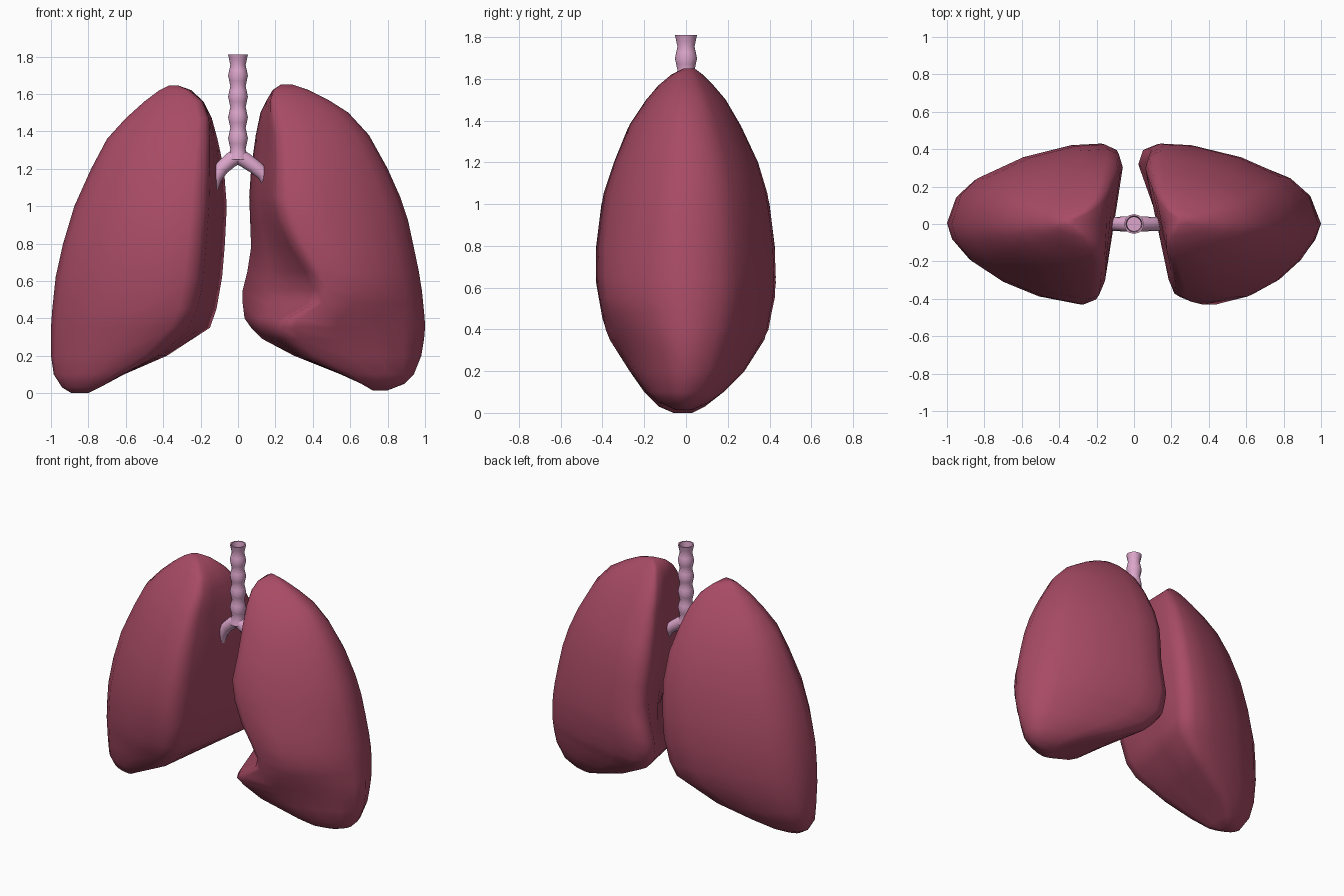
import bpy, bmesh, math
from mathutils import Vector


def material(name, rgb):
    m = bpy.data.materials.new(name)
    m.diffuse_color = (*rgb, 1)
    return m


LUNG = material("lung_tissue", (0.39, 0.07, 0.13))
AIRWAY = material("airway", (0.72, 0.38, 0.60))


def loft(name, rings, mat, angle=60):
    """Skin a stack of equal-length rings, cap both ends, smooth shade."""
    bm = bmesh.new()
    vs = [[bm.verts.new(p) for p in r] for r in rings]
    n = len(rings[0])
    for a, b in zip(vs, vs[1:]):
        for i in range(n):
            j = (i + 1) % n
            bm.faces.new((a[i], a[j], b[j], b[i]))
    bm.faces.new(vs[0])
    bm.faces.new(vs[-1])
    bmesh.ops.recalc_face_normals(bm, faces=bm.faces)
    me = bpy.data.meshes.new(name)
    bm.to_mesh(me)
    bm.free()
    me.materials.append(mat)
    ob = bpy.data.objects.new(name, me)
    bpy.context.collection.objects.link(ob)
    bpy.ops.object.select_all(action='DESELECT')
    ob.select_set(True)
    bpy.context.view_layer.objects.active = ob
    bpy.ops.object.shade_smooth_by_angle(angle=math.radians(angle))
    return ob


# Lung cross-section: (0 = medial .. 1 = lateral, -1 = front .. 1 = back)
SECTION = [(1, 0), (.965, -.23), (.86, -.47), (.65, -.72), (.41, -.9), (.13, -1),
           (.045, -.94), (0, -.75), (0, -.3), (0, .2), (0, .76), (.025, .93),
           (.1, 1), (.28, .98), (.57, .83), (.84, .57), (.94, .37)]


def lung(name, side, rows):
    rings = []
    for z, xo, xf, xb, yf, yb in rows:
        ring = []
        for t, s in SECTION:
            k = min(1, max(0, (s + .75) / 1.5))      # medial face slants front to back
            xi = xf + (xb - xf) * k
            y = s * (yb if s > 0 else -yf)
            y += (yf + yb) / 2 * (1 - abs(s))
            ring.append((side * (xi + (xo - xi) * t), y, z))
        rings.append(ring)
    loft(name, rings, LUNG)


# Rows: z, lateral x, medial x at front, medial x at back, front y, back y
lung("lung_plain", -1, [
    (0, .89, .80, .80, -.06, .03), (.03, .94, .74, .74, -.13, .09),
    (.1, .985, .62, .61, -.20, .18), (.2, 1, .43, .38, -.27, .28),
    (.35, 1, .27, .15, -.365, .375), (.45, .993, .215, .115, -.40, .405),
    (.62, .975, .185, .085, -.43, .43), (.8, .935, .17, .07, -.43, .425),
    (1, .875, .155, .06, -.405, .40), (1.2, .785, .15, .075, -.345, .345),
    (1.36, .70, .15, .11, -.28, .27), (1.47, .60, .155, .14, -.21, .20),
    (1.56, .50, .19, .185, -.14, .13), (1.62, .42, .26, .25, -.07, .07),
    (1.645, .37, .32, .32, -.02, .03)])

# Lung with the heart notch in its front edge
lung("lung_notched", 1, [
    (.015, .80, .72, .72, -.05, .03), (.05, .89, .66, .66, -.13, .11),
    (.1, .94, .56, .55, -.19, .18), (.2, .98, .33, .30, -.27, .28),
    (.29, .995, .225, .13, -.325, .335), (.35, 1, .195, .07, -.365, .37),
    (.40, .998, .23, .035, -.385, .395), (.48, .99, .37, .025, -.40, .41),
    (.55, .983, .40, .025, -.415, .425), (.65, .967, .36, .05, -.43, .43),
    (.78, .94, .28, .07, -.43, .425), (.92, .91, .215, .065, -.415, .41),
    (1.05, .867, .185, .06, -.395, .39), (1.2, .80, .195, .07, -.345, .345),
    (1.38, .70, .19, .095, -.27, .26), (1.5, .59, .175, .12, -.19, .19),
    (1.57, .48, .175, .155, -.13, .13), (1.62, .38, .19, .185, -.07, .08),
    (1.65, .29, .23, .23, -.01, .04)])


def tube(name, path, sides=12):
    """Round tube through (x, z, radius) points in the y = 0 plane."""
    rings = []
    for i, (x, z, r) in enumerate(path):
        a, b = path[max(0, i - 1)], path[min(len(path) - 1, i + 1)]
        d = Vector((b[0] - a[0], 0, b[1] - a[1])).normalized()
        u = Vector((-d.z, 0, d.x))
        ring = []
        for k in range(sides):
            w = 2 * math.pi * k / sides
            ring.append(Vector((x, 0, z)) + u * r * math.cos(w) + Vector((0, r * math.sin(w), 0)))
        rings.append(ring)
    return rings


# Windpipe with gentle cartilage ridges and a hollow mouth
STEPS = 20
pipe = [(0, 1.25 + .56 * i / STEPS, .047 + .006 * math.cos(2 * math.pi * 5 * (1 - i / STEPS)))
        for i in range(STEPS + 1)]
rings = tube("trachea", pipe)
for r, z in ((.044, 1.81), (.038, 1.74), (.038, 1.5)):
    rings.append([(r * math.cos(math.atan2(p.y, p.x)), r * math.sin(math.atan2(p.y, p.x)), z)
                  for p in rings[STEPS]])
loft("trachea", rings, AIRWAY)

# Two bronchi curving down into the lungs
for name, path in (
        ("bronchus_plain", [(.01, 1.275, .042), (-.04, 1.245, .041), (-.085, 1.205, .038),
                            (-.12, 1.155, .036), (-.138, 1.105, .035), (-.15, 1.05, .03)]),
        ("bronchus_notched", [(-.01, 1.275, .042), (.04, 1.245, .041), (.09, 1.21, .038),
                              (.135, 1.175, .037), (.162, 1.13, .035), (.175, 1.07, .03)])):
    loft(name, tube(name, path), AIRWAY)
